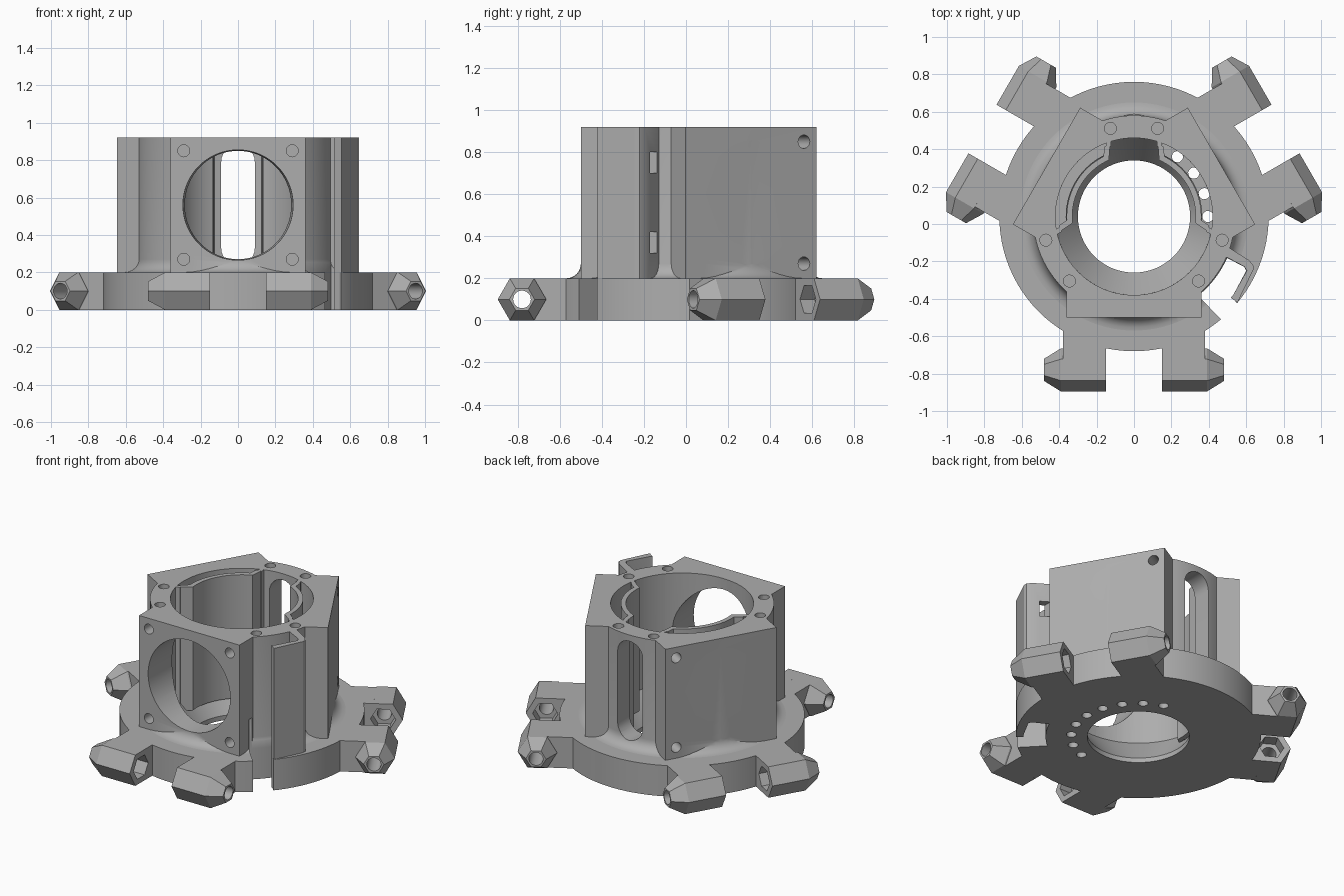
import bpy, bmesh, math
from mathutils import Matrix, Vector

if "Cube" in bpy.data.objects:
    bpy.data.objects.remove(bpy.data.objects["Cube"])

CENTRE = Vector((0, 0.04, 0))
TURNS = [0, math.radians(120), math.radians(240)]

grey = bpy.data.materials.new("plain grey")
grey.use_nodes = True
COLOUR = (0.42, 0.42, 0.42, 1)
grey.diffuse_color = COLOUR
grey.node_tree.nodes["Principled BSDF"].inputs["Base Color"].default_value = COLOUR


def spin(angle):
    return Matrix.Rotation(angle, 4, 'Z')


def finish(name, bm, matrix=None):
    if matrix is not None:
        bm.transform(matrix)
    bmesh.ops.recalc_face_normals(bm, faces=bm.faces)
    mesh = bpy.data.meshes.new(name)
    bm.to_mesh(mesh)
    bm.free()
    mesh.materials.append(grey)
    obj = bpy.data.objects.new(name, mesh)
    bpy.context.scene.collection.objects.link(obj)
    return obj


def prism(name, outline, z0, z1, matrix=None):
    """Extrude a flat outline upwards."""
    bm = bmesh.new()
    low = [bm.verts.new((x, y, z0)) for x, y in outline]
    high = [bm.verts.new((x, y, z1)) for x, y in outline]
    bm.faces.new(low)
    bm.faces.new(high)
    for i in range(len(low)):
        j = (i + 1) % len(low)
        bm.faces.new((low[i], low[j], high[j], high[i]))
    return finish(name, bm, matrix)


def rect(x0, x1, y0, y1):
    return [(x0, y0), (x1, y0), (x1, y1), (x0, y1)]


def cylinder(name, r0, r1, z0, z1, matrix=None, sides=32):
    bm = bmesh.new()
    bmesh.ops.create_cone(bm, cap_ends=True, segments=sides, radius1=r0, radius2=r1,
                          depth=z1 - z0, matrix=Matrix.Translation((0, 0, (z0 + z1) / 2)))
    return finish(name, bm, matrix)


def lathe(name, profile, steps=96):
    """Turn a closed (radius, z) profile round the z axis."""
    bm = bmesh.new()
    rings = []
    for s in range(steps):
        a = math.tau * s / steps
        rings.append([bm.verts.new((r * math.cos(a), r * math.sin(a), z)) for r, z in profile])
    for s in range(steps):
        a, b = rings[s], rings[(s + 1) % steps]
        for i in range(len(profile)):
            j = (i + 1) % len(profile)
            bm.faces.new((a[i], b[i], b[j], a[j]))
    return finish(name, bm)


def arc(r, a0, a1, steps=20):
    return [(r * math.cos(math.radians(a0 + (a1 - a0) * i / steps)),
             r * math.sin(math.radians(a0 + (a1 - a0) * i / steps))) for i in range(steps + 1)]


def combine(obj, tools, operation='DIFFERENCE'):
    """Boolean each tool into the object, then discard the tool."""
    for tool in tools:
        mod = obj.modifiers.new("boolean", 'BOOLEAN')
        mod.operation, mod.solver, mod.object = operation, 'EXACT', tool
        bpy.context.view_layer.objects.active = obj
        bpy.ops.object.modifier_apply(modifier=mod.name)
        bpy.data.objects.remove(tool)


def notch():
    """Cable notch beside the clip."""
    outline = arc(0.545, -51, -24, 10)
    outline += [(0.59, -0.27), (0.60, -0.29), (0.525, -0.43), (0.62, -0.56),
                (0.54, -0.64), (0.465, -0.55)]
    return prism("notch", outline, -0.1, 0.4)


parts = []

# Base disc with a funnel throat, air plenum and ring of outlets
base = cylinder("base_disc", 0.72, 0.72, 0, 0.2, sides=96)
combine(base, [
    cylinder("throat", 0.30, 0.30, -0.1, 0.1, sides=64),
    cylinder("funnel", 0.30, 0.427, 0.03, 0.21, sides=64),
    lathe("plenum", [(0.35, 0.05), (0.43, 0.05), (0.43, 0.16)], 64),
    notch()])
for mid in (30, 150):
    band = arc(0.365, mid - 38, mid + 38) + arc(0.42, mid + 40, mid - 40)
    combine(base, [prism("channel", band, 0.06, 0.3)])
combine(base, [cylinder("outlet", 0.03, 0.03, -0.05, 0.08,
                        spin(math.tau * i / 20) @ Matrix.Translation((0.395, 0, 0)), 16)
               for i in range(20)])
parts.append(base)

# Tower: filleted ring joined with three fan plates
fillet = [(0.61 - 0.07 * math.sin(math.radians(t)), 0.27 - 0.07 * math.cos(math.radians(t)))
          for t in range(0, 91, 15)]
tower = lathe("fan_tower", [(0.3, 0.2)] + fillet + [(0.54, 0.92), (0.3, 0.92)])
combine(tower, [prism("plate", rect(-0.36, 0.36, -0.54, -0.35), 0.2, 0.92, spin(a))
                for a in TURNS], 'UNION')
combine(tower, [cylinder("bore", 0.42, 0.42, 0.1, 1.0, sides=96), notch()])

FORWARD = Matrix.Rotation(math.radians(90), 4, 'X')   # local +z becomes -y
for a in TURNS:
    face = spin(a) @ Matrix.Translation((0, 0, 0.56)) @ FORWARD
    cuts = [cylinder("fan_duct", 0.28, 0.295, 0.2, 0.545, face, 64)]
    for x in (-0.29, 0.29):
        cuts += [cylinder("screw_hole", 0.032, 0.032, 0.40, 0.6,
                          face @ Matrix.Translation((x, y, 0)), 20) for y in (-0.29, 0.29)]
    # Screw holes in the top rim
    cuts += [cylinder("rim_hole", 0.032, 0.032, 0.75, 1.0,
                      spin(a + math.radians(90 + d)) @ Matrix.Translation((0.488, 0, 0)), 20)
             for d in (-15, 15)]
    combine(tower, cuts)

# Rounded window at the back
stadium = [(x, y + 0.23) for x, y in arc(0.09, 0, 180, 12)]
stadium += [(x, y - 0.23) for x, y in arc(0.09, 180, 360, 12)]
combine(tower, [prism("window", stadium, -0.8, -0.3,
                      Matrix.Translation((0, 0, 0.56)) @ FORWARD)])
parts.append(tower)

# Thin curved walls separating the two side ducts from the bore
for side, mid in (("left", 30), ("right", 150)):
    inner = arc(0.425, mid - 46, mid - 43, 2) + arc(0.395, mid - 42, mid - 41, 1)
    inner += arc(0.33, mid - 36, mid + 36) + arc(0.395, mid + 41, mid + 42, 1)
    inner += arc(0.425, mid + 43, mid + 46, 2)
    outer = arc(0.45, mid + 46, mid + 42, 2) + arc(0.405, mid + 38, mid + 37, 1)
    outer += arc(0.36, mid + 33, mid - 33) + arc(0.405, mid - 37, mid - 38, 1)
    outer += arc(0.45, mid - 42, mid - 46, 2)
    parts.append(prism(side + "_duct_wall", inner + outer, 0.12, 0.92))

# Cable clip with two tie slots
clip = prism("cable_clip", [(0.49, -0.155), (0.617, -0.235), (0.638, -0.262), (0.638, -0.285),
                            (0.553, -0.46), (0.516, -0.433), (0.53, -0.42), (0.603, -0.29),
                            (0.59, -0.268), (0.49, -0.215)], 0, 0.92)
combine(clip, [prism("tie_slot", rect(0.525, 0.58, -0.35, -0.1), z, z + 0.1) for z in (0.32, 0.7)])
parts.append(clip)


def hex_bar(name, stations, s):
    """Loft a hexagon along x through (x, radius) stations."""
    bm = bmesh.new()
    rings = [[bm.verts.new((s * x, -0.82 + r * math.cos(k * math.pi / 3),
                            0.1 + r * math.sin(k * math.pi / 3))) for k in range(6)]
             for x, r in stations]
    bm.faces.new(rings[0])
    bm.faces.new(rings[-1])
    for a, b in zip(rings, rings[1:]):
        for k in range(6):
            bm.faces.new((a[k], a[(k + 1) % 6], b[(k + 1) % 6], b[k]))
    return finish(name, bm)


# Six rod arms: a mirrored pair repeated round the disc
for side, s in (("left", 1), ("right", -1)):
    arm = hex_bar(side + "_rod_arm", [(0.15, 0.1155), (0.39, 0.1155), (0.48, 0.06)], s)
    neck = prism("neck", rect(*sorted((s * 0.15, s * 0.38)), -0.82, -0.56), 0, 0.2)
    combine(arm, [neck], 'UNION')
    hole = Matrix.Translation((0, -0.82, 0.1)) @ Matrix.Rotation(math.radians(90), 4, 'Y')
    combine(arm, [hex_bar("nut_socket", [(0.1, 0.075), (0.23, 0.075)], s),
                  cylinder("rod_hole", 0.042, 0.042, -0.6, 0.6, hole, 24)])
    parts.append(arm)
    for i, a in enumerate(TURNS[1:], 2):
        copy = arm.copy()
        copy.name = f"{side}_rod_arm_{i}"
        copy.rotation_euler.z = a
        bpy.context.scene.collection.objects.link(copy)
        parts.append(copy)

# Place everything and smooth the round surfaces
bpy.ops.object.select_all(action='DESELECT')
for obj in parts:
    obj.location = CENTRE
    obj.select_set(True)
bpy.context.view_layer.objects.active = base
bpy.ops.object.shade_smooth_by_angle(angle=math.radians(25))
